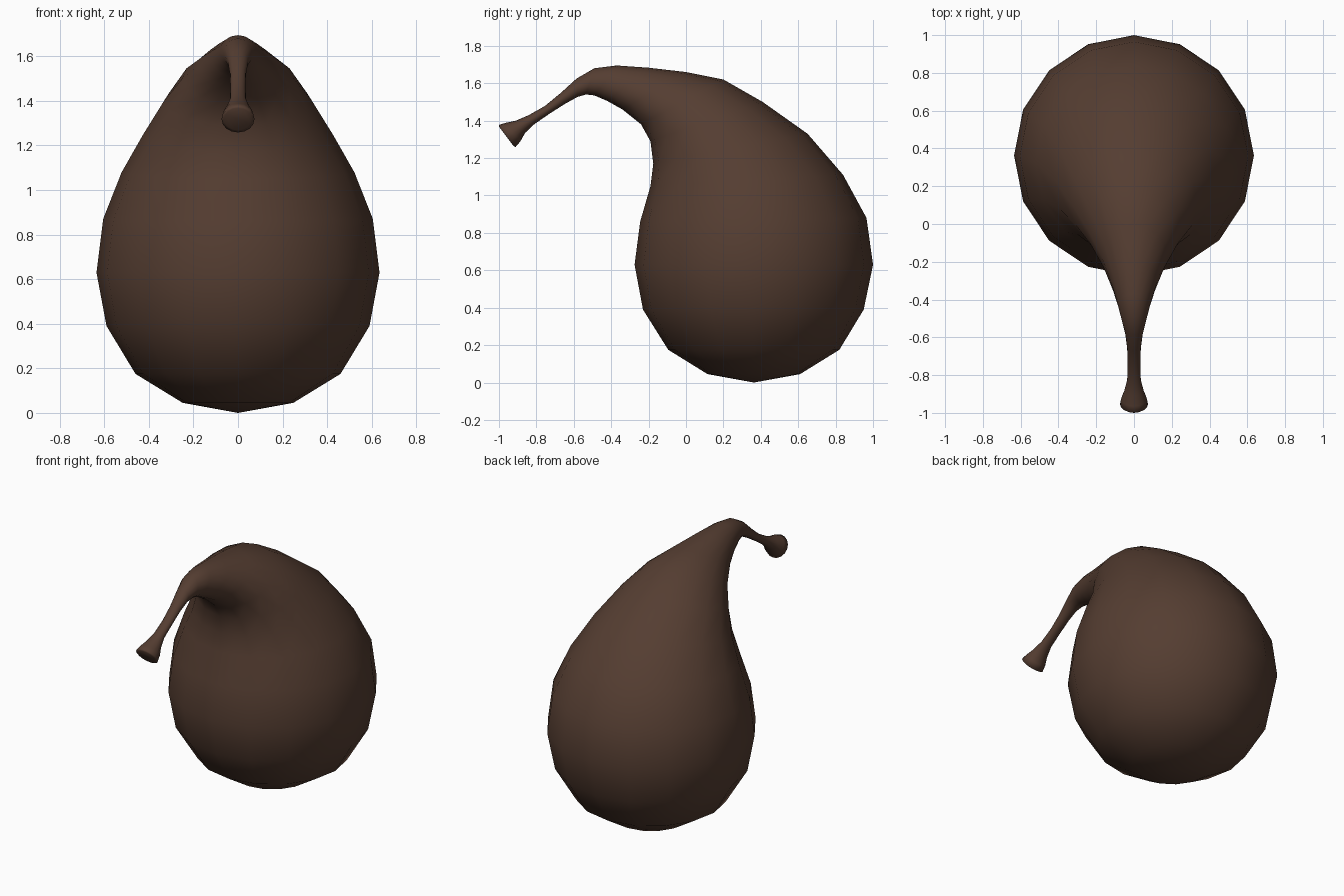
import bpy, bmesh, math
from mathutils import Vector

SIDES = 16

# Cross-sections from base to tip: front (y, z), back (y, z), half width in x
RINGS = [
    (0.115, 0.045, 0.61, 0.045, 0.248),
    (-0.095, 0.175, 0.82, 0.175, 0.46),
    (-0.23, 0.39, 0.95, 0.39, 0.59),
    (-0.275, 0.63, 1.00, 0.63, 0.635),
    (-0.245, 0.86, 0.965, 0.88, 0.605),
    (-0.19, 1.05, 0.84, 1.11, 0.522),
    (-0.175, 1.17, 0.65, 1.33, 0.425),
    (-0.19, 1.29, 0.41, 1.50, 0.335),
    (-0.24, 1.38, 0.20, 1.62, 0.25),
    (-0.34, 1.46, 0.00, 1.66, 0.172),
    (-0.42, 1.505, -0.20, 1.683, 0.12),
    (-0.49, 1.535, -0.37, 1.695, 0.085),
    (-0.535, 1.54, -0.49, 1.68, 0.064),
    (-0.58, 1.527, -0.585, 1.625, 0.046),
    (-0.65, 1.488, -0.67, 1.548, 0.036),
    (-0.73, 1.437, -0.755, 1.478, 0.034),
    (-0.81, 1.382, -0.84, 1.43, 0.036),
    (-0.86, 1.335, -0.91, 1.40, 0.052),
    (-0.885, 1.29, -0.965, 1.388, 0.068),
    (-0.912, 1.258, -0.998, 1.378, 0.074),
    (-0.925, 1.268, -1.00, 1.368, 0.062),
]

# Gourd body, bent neck and flared stem as one lofted skin
bm = bmesh.new()
loops = []
for fy, fz, by, bz, w in RINGS:
    centre = Vector((0, (fy + by) / 2, (fz + bz) / 2))
    half = Vector((0, (by - fy) / 2, (bz - fz) / 2))
    loops.append([bm.verts.new(centre + half * math.sin(a) + Vector((w * math.cos(a), 0, 0)))
                  for a in (2 * math.pi * i / SIDES for i in range(SIDES))])
for lo, hi in zip(loops, loops[1:]):
    for i in range(SIDES):
        j = (i + 1) % SIDES
        bm.faces.new((lo[i], lo[j], hi[j], hi[i]))

# Rounded base pole and stem end
base = bm.verts.new((0, 0.3625, 0.0))
for i in range(SIDES):
    bm.faces.new((base, loops[0][(i + 1) % SIDES], loops[0][i]))
bm.faces.new(loops[-1])
bmesh.ops.recalc_face_normals(bm, faces=bm.faces)
for f in bm.faces:
    f.smooth = True

mesh = bpy.data.meshes.new("gourd")
bm.to_mesh(mesh)
bm.free()
gourd = bpy.data.objects.new("gourd", mesh)
bpy.context.collection.objects.link(gourd)

# Dark brown skin
skin = bpy.data.materials.new("brown_skin")
skin.diffuse_color = (0.09, 0.047, 0.031, 1)
mesh.materials.append(skin)
